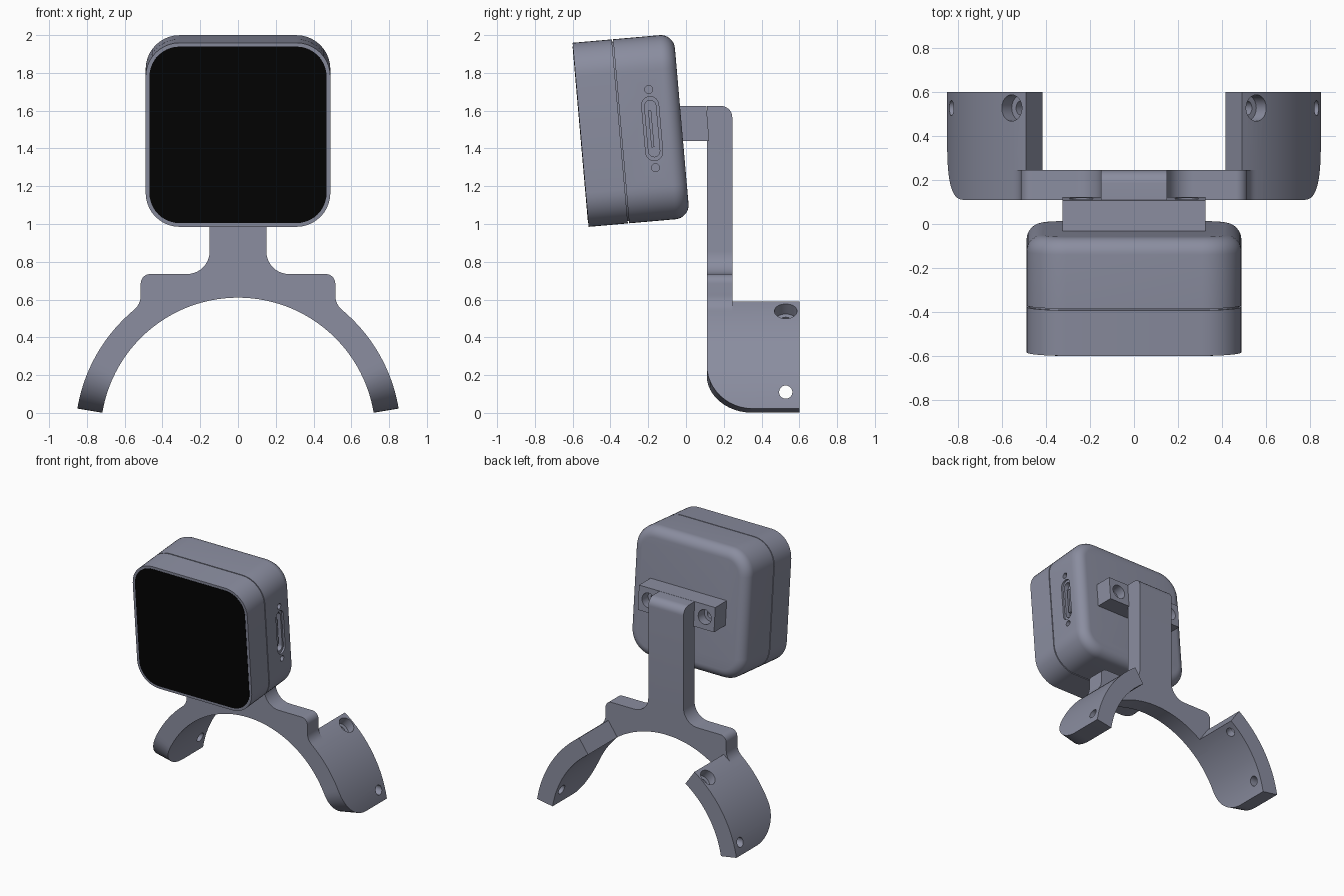
import bpy, bmesh
from math import sin, cos, radians, pi
from mathutils import Vector, Matrix

if "Cube" in bpy.data.objects:
    bpy.data.objects.remove(bpy.data.objects["Cube"])

CZ, RI, RO = -0.118, 0.728, 0.862          # arch centre height, inner / outer radius
A_END, A_MID, A_TOP = 9.4, 47, 55.2        # wing angles
YF, YP, YB = 0.11, 0.245, 0.6              # arch front, plate back, wing back


def material(name, rgb):
    m = bpy.data.materials.new(name)
    m.diffuse_color = (*rgb, 1)
    m.use_nodes = True
    m.node_tree.nodes["Principled BSDF"].inputs["Base Color"].default_value = m.diffuse_color
    return m


slate = material("slate_plastic", (0.256, 0.268, 0.35))
black = material("screen_black", (0.001, 0.001, 0.001))


def loft(name, rings, mat=slate):
    """Closed solid through rings of equal point count."""
    bm = bmesh.new()
    vs = [[bm.verts.new(p) for p in r] for r in rings]
    n = len(vs[0])
    for a, b in zip(vs, vs[1:]):
        for i in range(n):
            bm.faces.new((a[i], a[(i + 1) % n], b[(i + 1) % n], b[i]))
    bm.faces.new(vs[0])
    bm.faces.new(vs[-1])
    bmesh.ops.recalc_face_normals(bm, faces=bm.faces)
    me = bpy.data.meshes.new(name)
    bm.to_mesh(me)
    bm.free()
    me.materials.append(mat)
    ob = bpy.data.objects.new(name, me)
    bpy.context.collection.objects.link(ob)
    return ob


def prism(name, pts, lo, hi, axis):
    put = (lambda p, d: (d, p[0], p[1])) if axis == 'x' else (lambda p, d: (p[0], d, p[1]))
    return loft(name, [[put(p, d) for p in pts] for d in (lo, hi)])


def cyl(a, b, r, n=32):
    a, b = Vector(a), Vector(b)
    q = (b - a).to_track_quat('Z', 'Y')
    circ = [q @ Vector((r * cos(2 * pi * i / n), r * sin(2 * pi * i / n), 0)) for i in range(n)]
    return loft("cutter", [[p + c for c in circ] for p in (a, b)])


def arc(cx, cz, r, a0, a1, n):
    return [(cx + r * cos(radians(a0 + (a1 - a0) * i / n)),
             cz + r * sin(radians(a0 + (a1 - a0) * i / n))) for i in range(n + 1)]


def boolean(ob, others, operation='DIFFERENCE'):
    bpy.context.view_layer.objects.active = ob
    for c in others:
        m = ob.modifiers.new("boolean", 'BOOLEAN')
        m.operation, m.solver, m.object = operation, 'EXACT', c
        bpy.ops.object.modifier_apply(modifier=m.name)
        bpy.data.objects.remove(c)


def smooth(ob):
    bpy.ops.object.select_all(action='DESELECT')
    ob.select_set(True)
    bpy.context.view_layer.objects.active = ob
    bpy.ops.object.shade_smooth_by_angle(angle=radians(30))


# Front plate: neck, ears and top of the arch in one outline
half = [(0.15, 1.625)]
half += arc(0.27, 0.855, 0.12, 180, 270, 10)
half += arc(0.465, 0.685, 0.05, 90, 0, 8)
half += arc(0.615, 0.622, 0.10, 180, 230.3, 8)
half += arc(0, CZ, RO, 49.5, A_MID, 2)
inner = arc(0, CZ, RI, A_MID, 180 - A_MID, 40)
plate = prism("bracket_plate", half + inner + [(-x, z) for x, z in reversed(half)], YF, YP, 'y')
bm = bmesh.new()
bm.from_mesh(plate.data)
edge = [e for e in bm.edges if all(v.co.z > 1.6 and v.co.y > 0.2 for v in e.verts)]
bmesh.ops.bevel(bm, geom=edge, offset=0.06, segments=8, profile=0.5, affect='EDGES')
bm.to_mesh(plate.data)
bm.free()
smooth(plate)


# Side wings, with rounded lower front corner and screw holes
def section(side, a, front):
    c, s = cos(radians(a)), sin(radians(a))
    return [(side * r * c, y, CZ + r * s)
            for r, y in ((RI, front), (RO, front), (RO, YB), (RI, YB))]


for side, label in ((1, "right"), (-1, "left")):
    r = 0.24
    spans = []
    for i in range(13):
        t = pi / 2 * i / 12
        spans.append((A_END + r * (1 - cos(t)) / RO * 180 / pi, YF + r * (1 - sin(t))))
    a_last = spans[-1][0]
    spans += [(a_last + (A_MID - a_last) * i / 10, YF) for i in range(1, 11)]
    wing = loft(label + "_wing", [section(side, a, f) for a, f in spans])
    # upper end steps back behind the plate
    upper = [(A_MID + (A_TOP - A_MID) * i / 4, YP) for i in range(5)]
    boolean(wing, [loft("wing_top", [section(side, a, f) for a, f in upper])], 'UNION')

    def radial(rad, a=49.7):
        return (side * rad * cos(radians(a)), 0.528, CZ + rad * sin(radians(a)))

    boolean(wing, [cyl(radial(0.79), radial(1.0), 0.06),
                   cyl(radial(0.6), radial(0.85), 0.034),
                   cyl((side * 0.6, 0.528, 0.11), (side * 0.95, 0.528, 0.11), 0.035)])
    smooth(wing)

# Device is built upright (y = depth from the screen, z = up), then tilted
TILT = Matrix.Translation((0, -0.515, 0.985)) @ Matrix.Rotation(radians(5), 4, 'X')
H = 0.489


def rounded(y, inset, r=0.18):
    h, rr = H - inset, r - inset
    pts = []
    for k, (sx, sz) in enumerate(((1, 1), (-1, 1), (-1, -1), (1, -1))):
        pts += arc(sx * (h - rr), H + sz * (h - rr), rr, 90 * k, 90 * k + 90, 10)
    return [(x, y, z) for x, z in pts]


# Casing with seam groove and filleted back edge
F, D = 0.075, 0.537
rings = [rounded(0, 0), rounded(0.208, 0), rounded(0.208, 0.012),
         rounded(0.215, 0.012), rounded(0.215, 0)]
rings += [rounded(D - F + F * sin(pi / 2 * i / 8), F * (1 - cos(pi / 2 * i / 8))) for i in range(9)]
casing = loft("device_casing", rings)


def stadium(w, h):
    r = w / 2
    return (arc(0.38, H + h / 2 - r, r, 0, 180, 12) + arc(0.38, H - h / 2 + r, r, 180, 360, 12))


# Side port and its two screw holes
port = [prism("cutter", stadium(0.09, 0.34), H - 0.015, 0.6, 'x'),
        prism("cutter", stadium(0.06, 0.30), H - 0.05, 0.6, 'x')]
port += [cyl((H - 0.03, 0.38, H + s * 0.208), (0.6, 0.38, H + s * 0.208), 0.021) for s in (1, -1)]
boolean(casing, port)
tongue = prism("port_tongue", [(0.367, 0.39), (0.383, 0.39), (0.383, 0.586), (0.367, 0.586)],
               H - 0.06, H - 0.025, 'x')

# Black screen
screen = loft("screen", [rounded(-0.002, 0.02), rounded(0.01, 0.02)], black)

for ob in (casing, tongue, screen):
    ob.data.transform(TILT)
    smooth(ob)

# Mounting block between neck and device, with two counterbored screw holes
block = prism("mounting_block", [(-0.05, 1.625), (0.108, 1.625), (0.123, 1.44), (-0.04, 1.44)],
              -0.325, 0.325, 'x')
holes = []
for s in (1, -1):
    for depth, rad in ((0.60, 0.055), (0.54, 0.03)):
        holes.append(cyl(TILT @ Vector((s * 0.24, depth, 0.49)),
                         TILT @ Vector((s * 0.24, 0.8, 0.49)), rad))
boolean(block, holes)
smooth(block)
